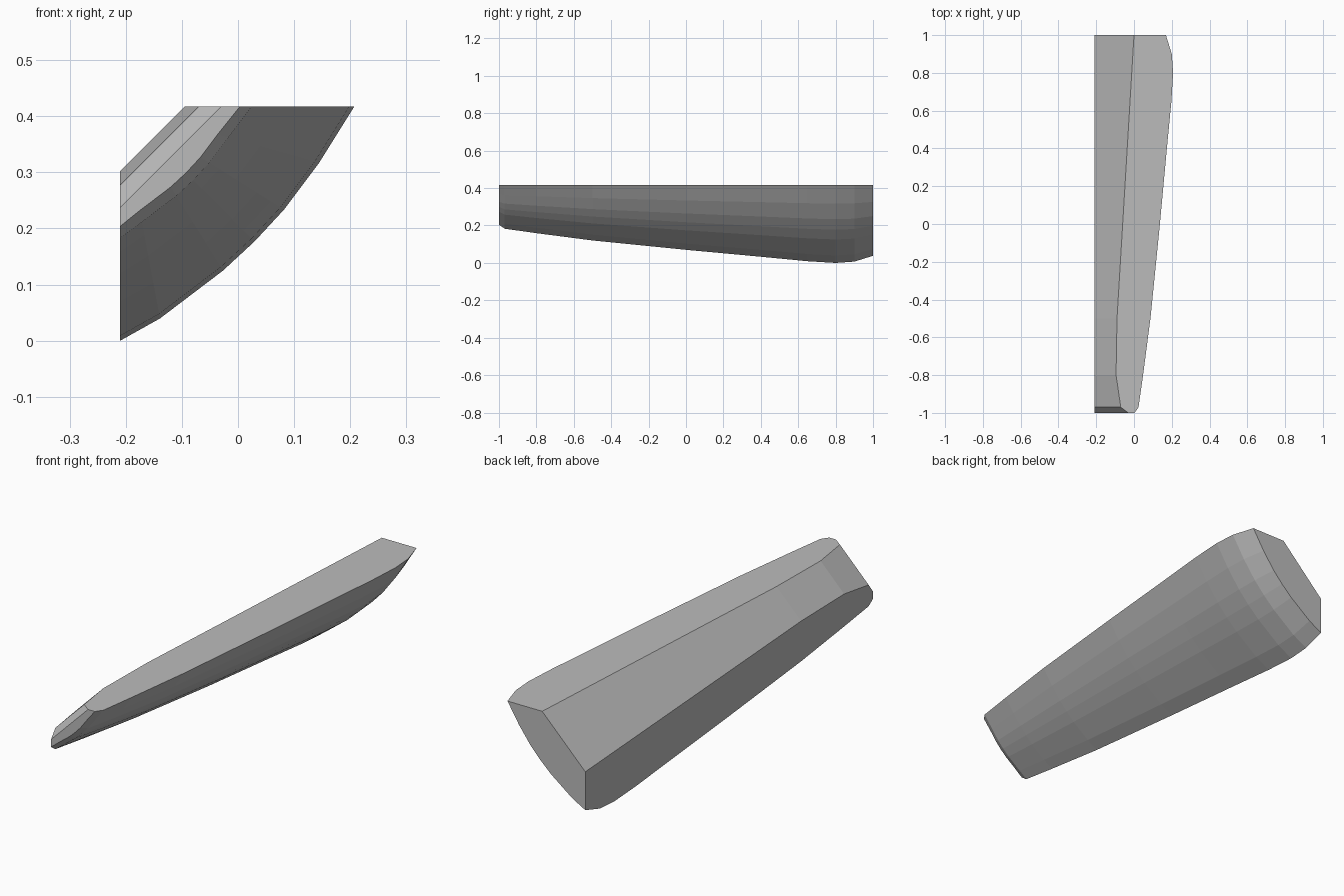
import bpy, bmesh

if "Cube" in bpy.data.objects:
    bpy.data.objects.remove(bpy.data.objects["Cube"])

LEFT, TOP = -0.21, 0.417   # corner that the quarter shell is built around

# lengthwise stations: y, inner chamfer size, outer size, bulge factor
STATIONS = [
    (-1.00, 0.180, 0.213, 0.96), (-0.97, 0.140, 0.234, 0.97),
    (-0.80, 0.115, 0.258, 0.98), (-0.50, 0.120, 0.297, 0.99),
    (0.00, 0.150, 0.347, 1.0), (0.40, 0.174, 0.384, 1.0),
    (0.65, 0.189, 0.408, 1.0), (0.80, 0.198, 0.417, 1.0),
    (0.90, 0.204, 0.410, 1.0), (1.00, 0.210, 0.379, 1.0),
]
# outer curve, from the left wall round to the flat top
ARC = [(0, 1), (.17, .905), (.44, .70), (.575, .575),
       (.70, .44), (.85, .24), (1, 0)]


def section(bm, y, inner, outer, bulge):
    pts = []
    for i, (a, b) in enumerate(ARC):
        k = outer * (bulge if 0 < i < len(ARC) - 1 else 1)
        pts.append((a * k, b * k))
    pts += [(inner, 0), (0, inner)]
    return [bm.verts.new((LEFT + a, y, TOP - b)) for a, b in pts]


# tapered shell lofted through the sections
bm = bmesh.new()
rings = [section(bm, *s) for s in STATIONS]
n = len(rings[0])
for r0, r1 in zip(rings, rings[1:]):
    for i in range(n):
        j = (i + 1) % n
        bm.faces.new((r0[i], r0[j], r1[j], r1[i]))
# end caps
bm.faces.new(rings[0])
bm.faces.new(rings[-1])
bmesh.ops.recalc_face_normals(bm, faces=bm.faces[:])

mesh = bpy.data.meshes.new("tapered_shell")
bm.to_mesh(mesh)
bm.free()
shell = bpy.data.objects.new("tapered_shell", mesh)
bpy.context.collection.objects.link(shell)

grey = bpy.data.materials.new("mid_grey")
grey.diffuse_color = (0.5, 0.5, 0.5, 1)
grey.use_nodes = True
grey.node_tree.nodes["Principled BSDF"].inputs["Base Color"].default_value = grey.diffuse_color
mesh.materials.append(grey)
